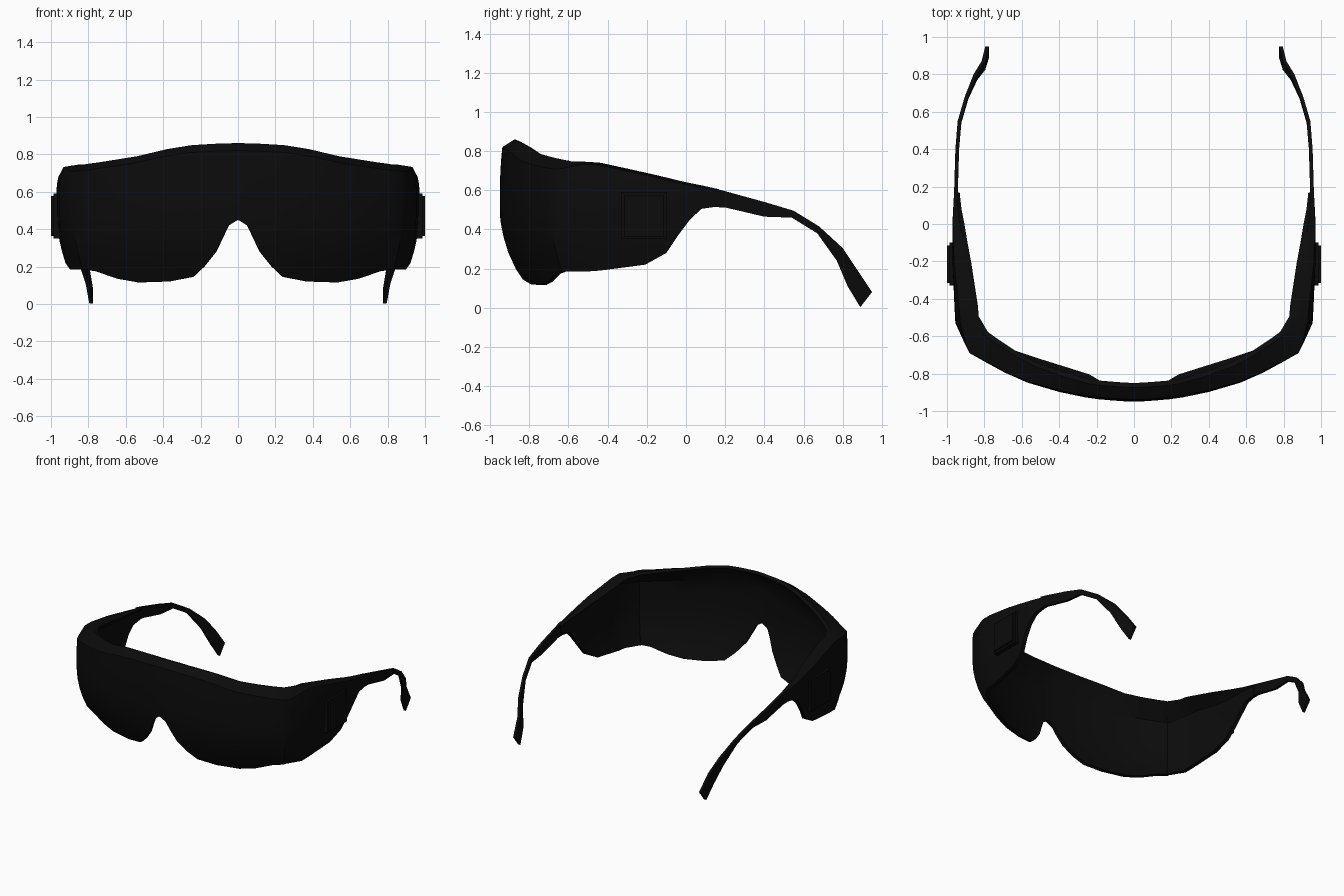
import bpy, bmesh
from mathutils import Vector

cube = bpy.data.objects.get("Cube")
if cube:
    bpy.data.objects.remove(cube)

black = bpy.data.materials.new("black_plastic")
black.use_nodes = True
black.diffuse_color = (0.0035, 0.0035, 0.0035, 1)
black.node_tree.nodes["Principled BSDF"].inputs["Base Color"].default_value = black.diffuse_color


def finish(bm, name):
    """Turn a right-hand-half bmesh into a mirrored, smooth-shaded object."""
    bmesh.ops.recalc_face_normals(bm, faces=bm.faces)
    mesh = bpy.data.meshes.new(name)
    bm.to_mesh(mesh)
    bm.free()
    mesh.materials.append(black)
    obj = bpy.data.objects.new(name, mesh)
    bpy.context.collection.objects.link(obj)
    mirror = obj.modifiers.new("Mirror", "MIRROR")
    mirror.merge_threshold = 0.002
    bpy.ops.object.select_all(action="DESELECT")
    obj.select_set(True)
    bpy.context.view_layer.objects.active = obj
    bpy.ops.object.shade_smooth_by_angle(angle=0.6)
    return obj


def loft(name, rings, cap_start):
    """Skin closed rings of points, capping the far end."""
    bm = bmesh.new()
    loops = [[bm.verts.new(p) for p in ring] for ring in rings]
    n = len(loops[0])
    for a, b in zip(loops, loops[1:]):
        for i in range(n):
            j = (i + 1) % n
            bm.faces.new((a[i], a[j], b[j], b[i]))
    bm.faces.new(loops[-1])
    if cap_start:
        bm.faces.new(loops[0])
    return finish(bm, name)


# Wraparound visor: x, y of the outer surface, bottom z, top z, brow lip width
stations = [
    (0, -.95, .45, .86, .1), (.05, -.948, .42, .859, .1),
    (.08, -.946, .36, .858, .1), (.12, -.943, .28, .857, .1),
    (.19, -.937, .2, .853, .1), (.26, -.927, .145, .849, .1),
    (.4, -.898, .12, .828, .11), (.57, -.848, .115, .79, .12),
    (.69, -.795, .135, .773, .13), (.8, -.735, .175, .757, .14),
    (.88, -.69, .185, .75, .15), (.9, -.65, .185, .748, .14),
    (.955, -.53, .185, .745, .13), (.96, -.44, .19, .74, .125),
    (.97, -.21, .22, .69, .1), (.97, -.1, .28, .665, .08),
    (.97, -.04, .37, .65, .07), (.97, .02, .45, .637, .06),
    (.967, .08, .505, .625, .045), (.962, .17, .518, .605, .03),
]
ROWS = 8


def inset(z, side):
    """How far the bulged surface curves inward at a given height."""
    if z < .5:
        return (.5 - z) ** 2 * (.6 if side else .75)
    return max(0, z - .6) ** 2 * (1.5 if side else .25)


rings = []
for i, (x, y, low, top, lip) in enumerate(stations):
    before, after = stations[max(i - 1, 0)], stations[min(i + 1, len(stations) - 1)]
    along = Vector((after[0] - before[0], after[1] - before[1], 0)).normalized()
    if i == 0:
        along = Vector((1, 0, 0))
    inward = Vector((-along.y, along.x, 0))
    side = x > .92
    edge = top - (.012 if side else .04)
    thick = min(.03, lip * .8)
    base = Vector((x, y, 0))
    outer, inner = [], []
    for r in range(ROWS):
        z = low + (edge - low) * r / (ROWS - 1)
        depth = inset(z, side)
        outer.append(base + inward * depth + Vector((0, 0, z)))
        if r < ROWS - 1:
            inner.append(base + inward * (depth + thick) + Vector((0, 0, z)))
    brow = [base + inward * max(lip - .025, lip * .6) + Vector((0, 0, top)),
            base + inward * lip + Vector((0, 0, top - .01))]
    rings.append(outer + brow + inner[::-1])
loft("visor", rings, False)

# Temple arms: outer x, then y and z of the upper edge and of the lower edge
arm = [
    (.962, .14, .61, .14, .514), (.961, .2, .595, .2, .512),
    (.955, .4, .54, .4, .465), (.943, .55, .495, .54, .46),
    (.905, .68, .415, .67, .38), (.858, .8, .305, .77, .24),
    (.815, .87, .2, .825, .11), (.795, .95, .08, .89, .003),
]
rings = []
for x, y_up, z_up, y_low, z_low in arm:
    w = .02
    rings.append([(x, y_up, z_up), (x - w, y_up, z_up),
                  (x - w, y_low, z_low), (x, y_low, z_low)])
loft("temple_arm", rings, True)

# Raised hinge plates on the sides
bm = bmesh.new()
bmesh.ops.create_cube(bm, size=1)
for v in bm.verts:
    v.co = Vector((.97 + v.co.x * .06, -.215 + v.co.y * .23, .47 + v.co.z * .24))
outer_edges = [e for e in bm.edges if all(v.co.x > .98 for v in e.verts)]
bmesh.ops.bevel(bm, geom=outer_edges, offset=.014, segments=2, affect="EDGES")
finish(bm, "hinge_plate")
